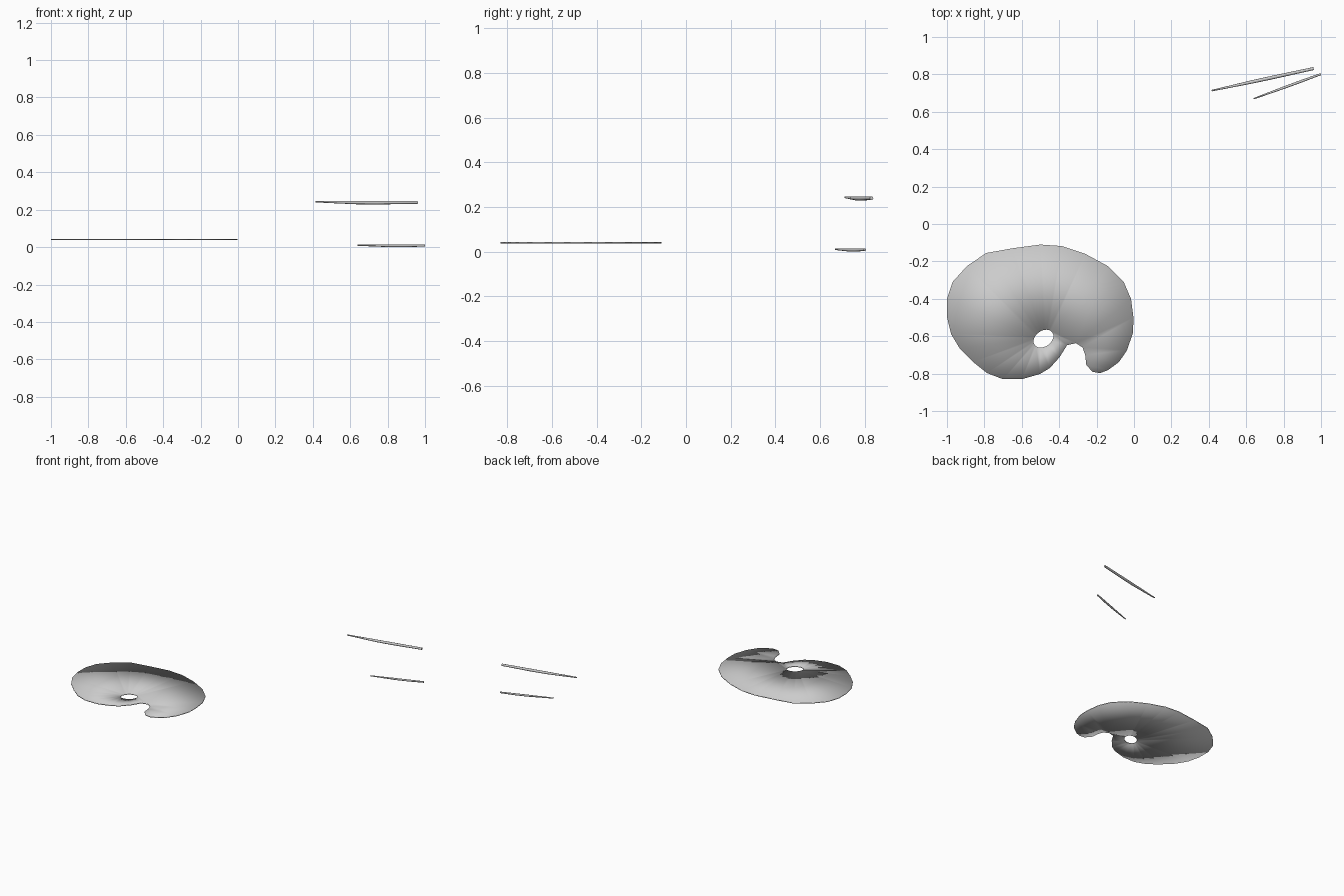
import bpy, bmesh, math
from mathutils import Vector

if "Cube" in bpy.data.objects:
    bpy.data.objects.remove(bpy.data.objects["Cube"])


def finish(bm, name):
    bmesh.ops.recalc_face_normals(bm, faces=bm.faces)
    for f in bm.faces:
        f.smooth = True
    me = bpy.data.meshes.new(name)
    bm.to_mesh(me)
    bm.free()
    ob = bpy.data.objects.new(name, me)
    bpy.context.collection.objects.link(ob)
    return ob


# Palette: kidney outline with a thumb hole, softly shaded over its thin rim
OUTLINE = [(-.65, -.13), (-.50, -.11), (-.385, -.118), (-.26, -.16), (-.14, -.225),
           (-.055, -.31), (-.016, -.40), (-.003, -.50), (-.005, -.58), (-.037, -.674),
           (-.08, -.738), (-.139, -.781), (-.18, -.797), (-.22, -.791), (-.255, -.755),
           (-.261, -.70), (-.275, -.66), (-.31, -.637), (-.358, -.648), (-.397, -.711),
           (-.45, -.77), (-.503, -.802), (-.60, -.83), (-.70, -.83), (-.786, -.797),
           (-.86, -.738), (-.93, -.668), (-.978, -.588), (-1, -.497), (-1, -.40),
           (-.97, -.31), (-.893, -.225), (-.79, -.155)]


def palette(z0, z1):
    bm = bmesh.new()
    centre, tilt = Vector((-.484, -.613)), math.radians(35)
    hole = []
    for i in range(24):
        a = -2 * math.pi * i / 24
        p, q = .058 * math.cos(a), .042 * math.sin(a)
        hole.append((centre.x + p * math.cos(tilt) - q * math.sin(tilt),
                     centre.y + p * math.sin(tilt) + q * math.cos(tilt)))
    edges = []
    for loop in (OUTLINE, hole):
        vs = [bm.verts.new((x, y, z0)) for x, y in loop]
        edges += [bm.edges.new((v, vs[i - 1])) for i, v in enumerate(vs)]
    bmesh.ops.triangle_fill(bm, use_beauty=True, edges=edges)
    ext = bmesh.ops.extrude_face_region(bm, geom=bm.faces[:], use_keep_orig=True)
    for v in ext["geom"]:
        if isinstance(v, bmesh.types.BMVert):
            v.co.z = z1
    return finish(bm, "palette")


# Brushes: slim tapered handles lying level along their upper side
def brush(name, tip, end, top, profile, sides=12):
    bm = bmesh.new()
    tip, end = Vector(tip), Vector(end)
    d = (end - tip).normalized()
    rings = []
    for t, r in profile:
        c = tip.lerp(end, t)
        ring = []
        for i in range(sides):
            a = 2 * math.pi * i / sides
            ring.append(bm.verts.new((c.x - d.y * r * math.cos(a),
                                      c.y + d.x * r * math.cos(a),
                                      top - r + r * math.sin(a))))
        rings.append(ring)
    for a, b in zip(rings, rings[1:]):
        for i in range(sides):
            bm.faces.new((a[i - 1], a[i], b[i], b[i - 1]))
    bm.faces.new(rings[0])
    bm.faces.new(rings[-1])
    ob = finish(bm, name)
    ob.data.set_sharp_from_angle(angle=math.radians(40))
    return ob


palette(.037, .043)
brush("large_brush", (.415, .713), (.96, .831), .247,
      [(0, .004), (.12, .0055), (.4, .009), (.6, .0095), (.85, .0085), (1, .008)])
brush("small_brush", (.64, .67), (.998, .801), .014,
      [(0, .0035), (.2, .005), (.45, .0068), (.7, .007), (1, .0055)])
